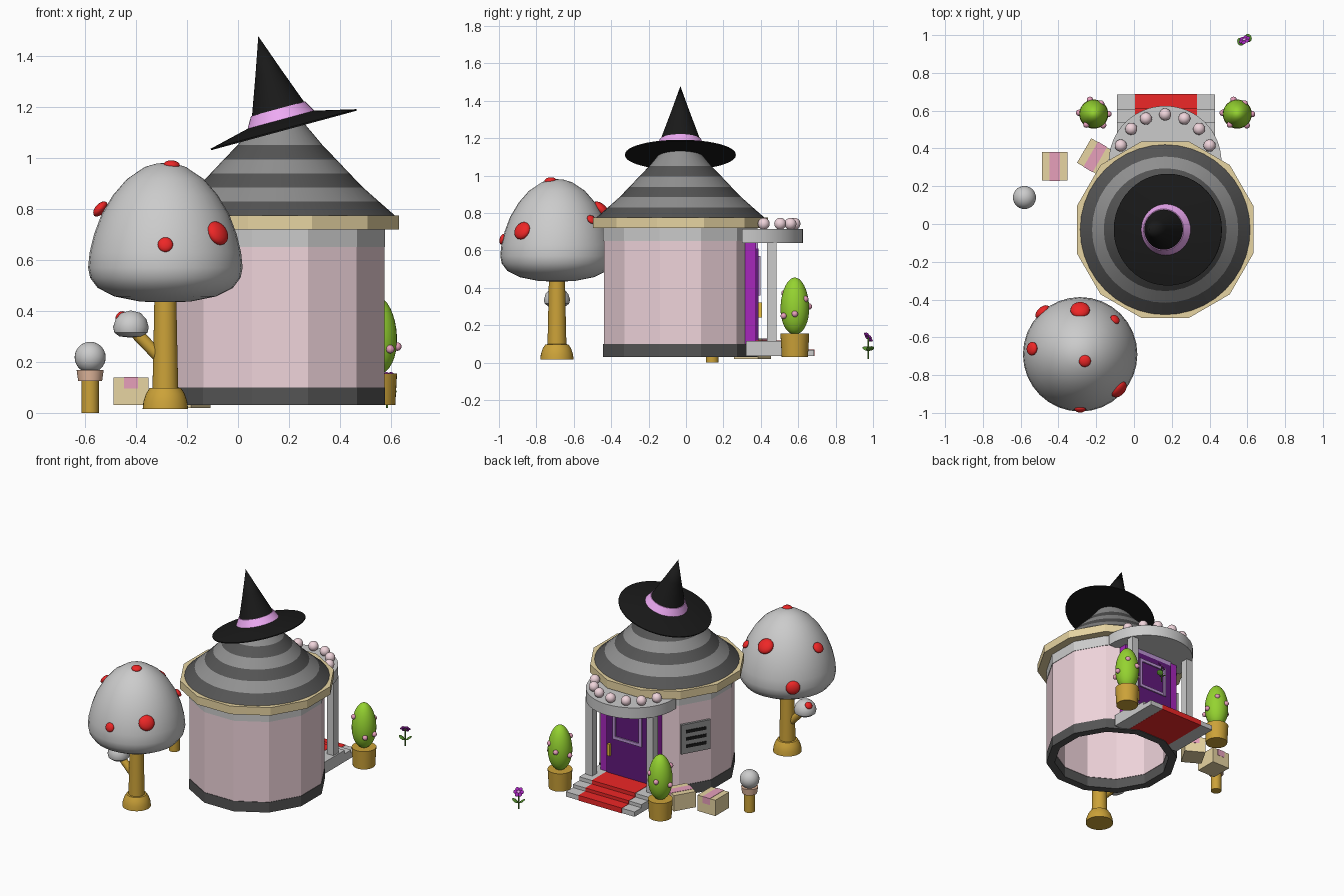
import bpy, bmesh, math
from mathutils import Matrix, Vector

if "Cube" in bpy.data.objects:
    bpy.data.objects.remove(bpy.data.objects["Cube"])

COL = dict(pink=(.87, .66, .71), dark=(.09, .09, .09), light=(.28, .28, .28), beige=(.8, .66, .36),
           brown=(.6, .36, .04), red=(.85, .02, .02), green=(.3, .65, .03), black=(.01, .01, .01),
           violet=(.85, .4, .9), purple=(.38, .02, .5), plum=(.12, .01, .2), lilac=(.5, .3, .65),
           gold=(.85, .55, .05), tan=(.8, .5, .35), rose=(.8, .35, .5), leaf=(.1, .3, .03))
HX, HY = .165, -.03


def finish(name, bm, color=None, M=Matrix(), smooth=True):
    bmesh.ops.remove_doubles(bm, verts=bm.verts, dist=1e-5)
    bmesh.ops.recalc_face_normals(bm, faces=bm.faces)
    me = bpy.data.meshes.new(name)
    bm.to_mesh(me)
    bm.free()
    ob = bpy.data.objects.new(name, me)
    bpy.context.collection.objects.link(ob)
    ob.matrix_world = M
    if color:
        mat = bpy.data.materials.get(color) or bpy.data.materials.new(color)
        mat.diffuse_color = (*COL[color], 1)
        mat.use_nodes = True
        mat.node_tree.nodes["Principled BSDF"].inputs["Base Color"].default_value = mat.diffuse_color
        me.materials.append(mat)
    if smooth:
        bpy.ops.object.select_all(action='DESELECT')
        ob.select_set(True)
        bpy.context.view_layer.objects.active = ob
        bpy.ops.object.shade_smooth_by_angle(angle=math.radians(35))
    return ob


def lathe(name, pts, loc, color=None, n=32, closed=False, smooth=True, rot=Matrix(), turn=0):
    """Revolve (radius, z) points around z."""
    bm = bmesh.new()
    rings = [[bm.verts.new((r * math.cos(turn + 2 * math.pi * i / n), r * math.sin(turn + 2 * math.pi * i / n), z))
              for i in range(n)] if r > 0 else [bm.verts.new((0, 0, z))] for r, z in pts]
    for a, b in zip(rings, rings[1:] + (rings[:1] if closed else [])):
        if len(a) == len(b) == 1:
            continue
        for i in range(n):
            j = (i + 1) % n
            if len(a) == 1:
                bm.faces.new((a[0], b[i], b[j]))
            elif len(b) == 1:
                bm.faces.new((a[i], a[j], b[0]))
            else:
                bm.faces.new((a[i], a[j], b[j], b[i]))
    return finish(name, bm, color, Matrix.Translation(loc) @ rot, smooth)


def ball(name, loc, r, color=None, normal=(0, 0, 1), flat=1, seg=20):
    bm = bmesh.new()
    bmesh.ops.create_uvsphere(bm, u_segments=seg, v_segments=seg // 2, radius=r)
    bmesh.ops.scale(bm, vec=(1, 1, flat), verts=bm.verts)
    q = Vector(normal).to_track_quat('Z', 'Y').to_matrix().to_4x4()
    return finish(name, bm, color, Matrix.Translation(loc) @ q)


def box(name, x, y, z, color=None, M=Matrix()):
    """Box from (min, max) ranges."""
    bm = bmesh.new()
    bmesh.ops.create_cube(bm, size=1)
    for v in bm.verts:
        v.co = [sum(r) / 2 + c * (r[1] - r[0]) for r, c in zip((x, y, z), v.co)]
    return finish(name, bm, color, M, False)


def rod(name, a, b, r, color):
    d = Vector(b) - Vector(a)
    rot = d.to_track_quat('Z', 'Y').to_matrix().to_4x4()
    return lathe(name, [(0, 0), (r, 0), (r, d.length), (0, d.length)], a, color, 12, rot=rot)


# House: twelve-sided hollow walls and eave
T = math.radians(15)
for nm, z0, z1, r, col in (("wall_base", .03, .1, .427, 'dark'), ("wall", .1, .65, .424, 'pink'),
                           ("wall_top", .65, .72, .427, None)):
    lathe(nm, [(r, z0), (r, z1), (r - .055, z1), (r - .055, z0)], (HX, HY, 0), col, 12, True, False, turn=T)
lathe("eave", [(0, .72), (.484, .72), (.484, .775), (0, .775)], (HX, HY, 0), 'beige', 12, smooth=False, turn=T)

# Striped roof
R = [(.45, .775), (.387, .83), (.325, .885), (.272, .94), (.22, .995), (.167, 1.05), (.1, 1.13), (.04, 1.19)]
for i in range(len(R) - 1):
    lathe(f"roof_band_{i}", R[i:i + 2], (HX, HY, 0), 'light' if i % 2 else 'dark', 40)

# Tilted pointed hat
tilt = Matrix.Rotation(math.radians(-15.2), 4, 'Y')
hat = (.18, HY, 1.108)
lathe("hat_brim", [(0, 0), (.296, 0), (.296, .006), (.13, .045), (0, .045)], hat, 'black', 48, rot=tilt)
lathe("hat_cone", [(.125, .04), (.105, .09), (.052, .235), (0, .383)], hat, 'black', 40, rot=tilt)
lathe("hat_band", [(.12, .03), (.14, .036), (.11, .088), (.1, .088)], hat, 'violet', 40, True, rot=tilt)

# Porch steps with carpet, canopy, pillars
for i, (y, z) in enumerate(((.54, .115), (.61, .09), (.685, .068))):
    box(f"step_left_{i}", (-.09, .006), (.32, y), (.035, z))
    box(f"step_right_{i}", (.334, .43), (.32, y), (.035, z))
    box(f"carpet_{i}", (.006, .334), (.33, y + .002), (.034, z + .002), 'red')
bm = bmesh.new()
arc = [(HX + .298 * math.cos(math.pi * i / 32), .33 + .295 * math.sin(math.pi * i / 32)) for i in range(33)]
f = bm.faces.new([bm.verts.new((x, y, .64)) for x, y in [(.463, .3)] + arc + [(-.133, .3)]])
e = bmesh.ops.extrude_face_region(bm, geom=[f])['geom']
bmesh.ops.translate(bm, vec=(0, 0, .075), verts=[v for v in e if isinstance(v, bmesh.types.BMVert)])
finish("canopy", bm)
for x in (-.065, .395):
    box("pillar", (x - .025, x + .025), (.433, .485), (.1, .645))
for deg in (20, 44, 66, 90, 114, 136, 160):
    a = math.radians(deg)
    ball("canopy_bead", (HX + .25 * math.cos(a), .33 + .25 * math.sin(a), .742), .032, 'pink')

# Door with frame, window and handle
box("door", (.01, .33), (.3, .388), (.1, .61), 'plum')
for x in (-.045, .33):
    box("door_jamb", (x, x + .055), (.29, .375), (.1, .642), 'purple')
box("door_lintel", (.01, .33), (.3, .386), (.61, .642), 'lilac')
for x in (.06, .26):
    box("window_side", (x, x + .02), (.38, .397), (.36, .57), 'lilac')
for z in (.36, .55):
    box("window_rail", (.06, .28), (.38, .396), (z, z + .02), 'lilac')
box("door_handle", (.295, .315), (.385, .405), (.24, .32), 'gold')

# Louvred window on an angled wall facet
M = Matrix.Translation((HX, HY, .42)) @ Matrix.Rotation(math.radians(150), 4, 'Z')
box("vent_panel", (.4, .426), (-.1, .1), (-.1, .1), 'light', M)
for z in (-.05, 0, .05):
    box("vent_slat", (.42, .431), (-.07, .07), (z - .01, z + .01), 'black', M)

# Big mushroom
P = (-.285, -.69, 0)
lathe("mushroom_cap", [(0, .432), (.1, .437), (.2, .457), (.265, .49), (.295, .53), (.303, .57), (.297, .63),
                       (.28, .7), (.25, .78), (.205, .855), (.15, .918), (.08, .965), (.035, .978), (0, .981)], P)
lathe("mushroom_stem", [(0, .05), (.052, .05), (.048, .2), (.043, .45), (0, .45)], P, 'brown')
lathe("mushroom_foot", [(0, .016), (.089, .016), (.086, .045), (.076, .075), (.062, .097), (0, .105)], P, 'brown')
for x, y, z, r in ((-.285, -.98, .66, .03), (-.08, -.875, .705, .05), (-.54, -.66, .8, .036), (-.26, -.725, .973, .032),
                   (-.285, -.455, .82, .052), (-.485, -.465, .585, .045), (-.1, -.505, .765, .027)):
    ball("mushroom_spot", (x, y, z), r, 'red', (x + .285, y + .69, z - .57), .55)

# Small mushroom on a branch
rod("branch", (-.29, -.69, .2), (-.42, -.69, .335), .024, 'brown')
lathe("small_cap", [(0, .295), (.045, .3), (.065, .315), (.07, .337), (.06, .368), (.038, .392), (0, .402)],
      (-.42, -.69, 0))
ball("small_spot", (-.46, -.67, .378), .024, 'red', (-1, .4, 1), .7)

# Garden post with globe
L = (-.58, .14, 0)
lathe("post", [(0, 0), (.034, 0), (.034, .13), (0, .13)], L, 'brown')
lathe("post_collar", [(0, .125), (.047, .125), (.053, .168), (0, .168)], L, 'tan')
ball("post_globe", (-.58, .14, .218), .061, seg=28)

# Taped parcels
for x, y, z, deg in ((-.42, .305, .03, 0), (-.205, .355, .02, -30)):
    M = Matrix.Translation((x, y, z)) @ Matrix.Rotation(math.radians(deg), 4, 'Z')
    box("parcel", (-.068, .068), (-.075, .075), (0, .108), 'beige', M)
    box("parcel_tape", (-.028, .028), (-.077, .077), (.065, .11), 'rose', M)

# Potted bushes with buds
for x in (-.213, .547):
    lathe("pot", [(0, .03), (.07, .03), (.077, .155), (0, .155)], (x, .582, 0), 'brown')
    egg = [(.083 * math.sin(t) * (1 - .16 * (1 - math.cos(t)) / 2), .15 + .305 * (1 - math.cos(t)) / 2)
           for t in [math.pi * i / 16 for i in range(1, 16)]]
    lathe("bush", [(0, .15)] + egg + [(0, .455)], (x, .582, 0), 'green')
    for deg, z in ((55, .34), (175, .27), (310, .25), (0, .26), (105, .3), (235, .37)):
        a = math.radians(deg)
        r = .078 if z < .32 else .068
        ball("bud", (x + r * math.cos(a), .582 + r * math.sin(a), z), .017, 'rose', seg=12)

# Flower
F = Vector((.585, .975, 0))
rod("flower_stem", F + Vector((0, 0, .02)), F + Vector((0, 0, .135)), .004, 'leaf')
for s in (-1, 1):
    ball("leaf", F + Vector((s * .02, s * .01, .075)), .022, 'leaf', (-s * .5, -s * .2, .8), .2, 12)
N = Vector((-.35, .7, .6)).normalized()
q = N.to_track_quat('Z', 'Y')
C = F + Vector((0, 0, .136))
for k in range(6):
    a = k * math.pi / 3
    ball("petal", C + q @ Vector((.02 * math.cos(a), .02 * math.sin(a), 0)), .013, 'purple', N, .4, 12)
ball("flower_eye", C + N * .004, .01, 'violet', N, .6, 12)
